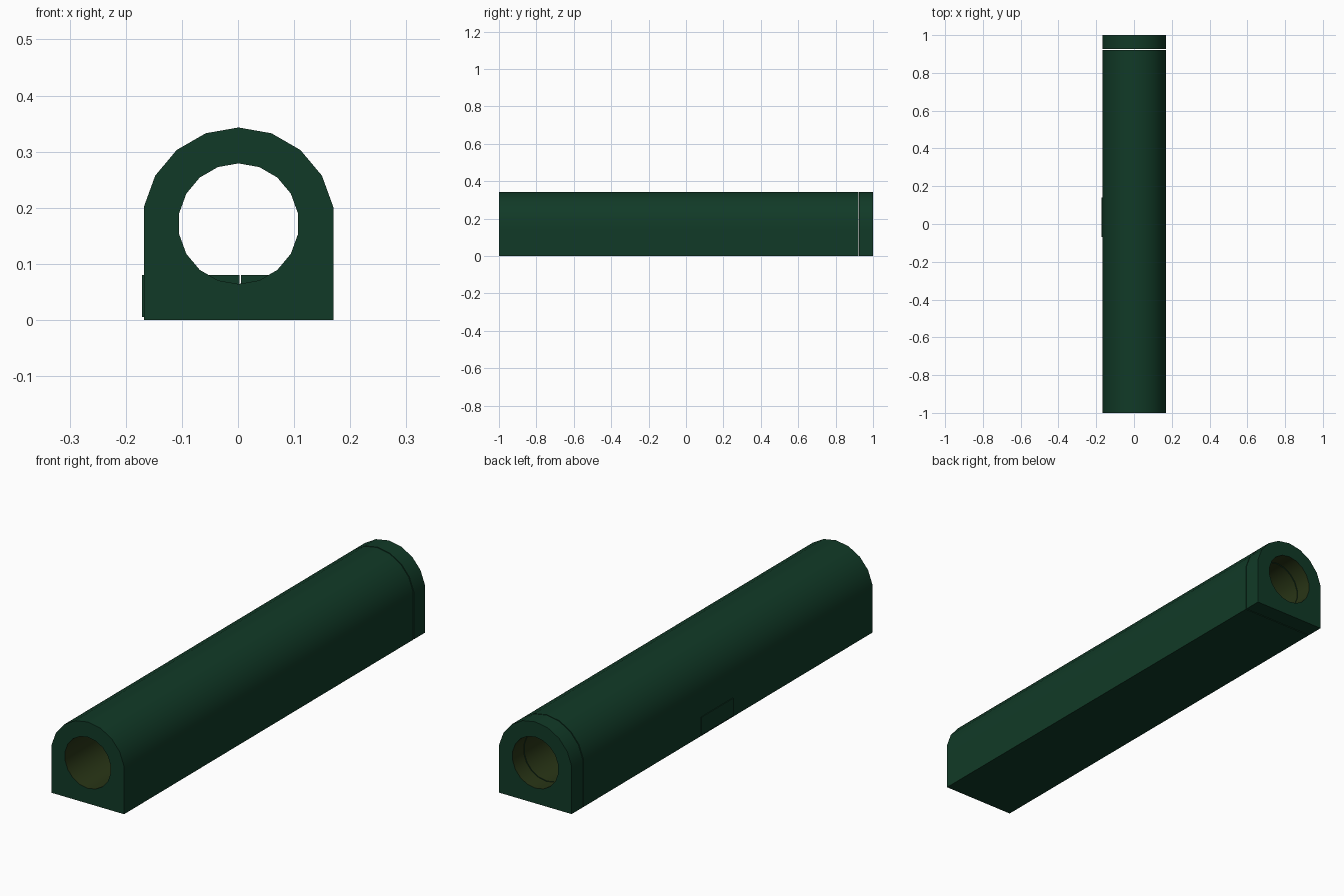
import bpy, bmesh, math

if "Cube" in bpy.data.objects:
    bpy.data.objects.remove(bpy.data.objects["Cube"])

CX, CZ = 0.001, 0.1715      # axis of the bore
R_OUT, R_IN, N = 0.1715, 0.1075, 18


def material(name, rgb):
    m = bpy.data.materials.new(name)
    m.diffuse_color = (*rgb, 1)
    m.use_nodes = True
    m.node_tree.nodes["Principled BSDF"].inputs["Base Color"].default_value = m.diffuse_color
    return m


GREEN = material("dark green", (0.0055, 0.042, 0.020))
OLIVE = material("dark olive bore", (0.022, 0.036, 0.008))


def add_object(name, bm, mats):
    bmesh.ops.recalc_face_normals(bm, faces=bm.faces)
    me = bpy.data.meshes.new(name)
    bm.to_mesh(me)
    bm.free()
    for m in mats:
        me.materials.append(m)
    ob = bpy.data.objects.new(name, me)
    bpy.context.collection.objects.link(ob)
    bpy.context.view_layer.objects.active = ob
    ob.select_set(True)
    bpy.ops.object.shade_smooth_by_angle(angle=math.radians(30))
    ob.select_set(False)
    return ob


def profile():
    """Matching outer (arch) and inner (round) points, from the top around."""
    outer, inner = [], []
    for i in range(N):
        a = 2 * math.pi * i / N
        s, c = math.sin(a), math.cos(a)
        inner.append((CX + R_IN * s, CZ + R_IN * c))
        half = R_OUT * math.sin(math.radians(80))
        if i <= 4 or i >= 14:
            outer.append((CX + R_OUT * s, CZ + R_OUT * c))
        elif i in (7, 11):      # square foot corners
            outer.append((CX + math.copysign(half, s), 0))
        elif i in (5, 6, 12, 13):
            z = 0.135 if i in (5, 13) else 0.06
            outer.append((CX + math.copysign(half, s), z))
        else:
            outer.append((CX + (9 - i) * 0.08, 0))
    return outer, inner


def arch_tube(name, y0, y1):
    bm = bmesh.new()
    outer, inner = profile()
    rings = [[bm.verts.new((x, y, z)) for x, z in pts]
             for pts, y in ((outer, y0), (outer, y1), (inner, y1), (inner, y0))]
    for k in range(4):
        a, b = rings[k], rings[(k + 1) % 4]
        for i in range(N):
            j = (i + 1) % N
            f = bm.faces.new((a[i], a[j], b[j], b[i]))
            f.material_index = 1 if k == 2 else 0
    add_object(name, bm, (GREEN, OLIVE))


def block(name, lo, hi):
    bm = bmesh.new()
    bmesh.ops.create_cube(bm, size=1)
    for v in bm.verts:
        v.co = [l + (h - l) * (c + 0.5) for l, h, c in zip(lo, hi, v.co)]
    add_object(name, bm, (GREEN,))


# Long body and end cap, separated by a hairline gap
arch_tube("main_tube", -1.0, 0.922)
arch_tube("end_cap", 0.926, 1.0)

# Low block set into the body: shows as a thin side plate and as a step in the bore
block("inset_block_left", (-0.171, -0.07, 0.005), (0.003, 0.14, 0.08))
block("inset_block_right", (0.005, -0.07, 0.005), (0.15, 0.14, 0.08))
